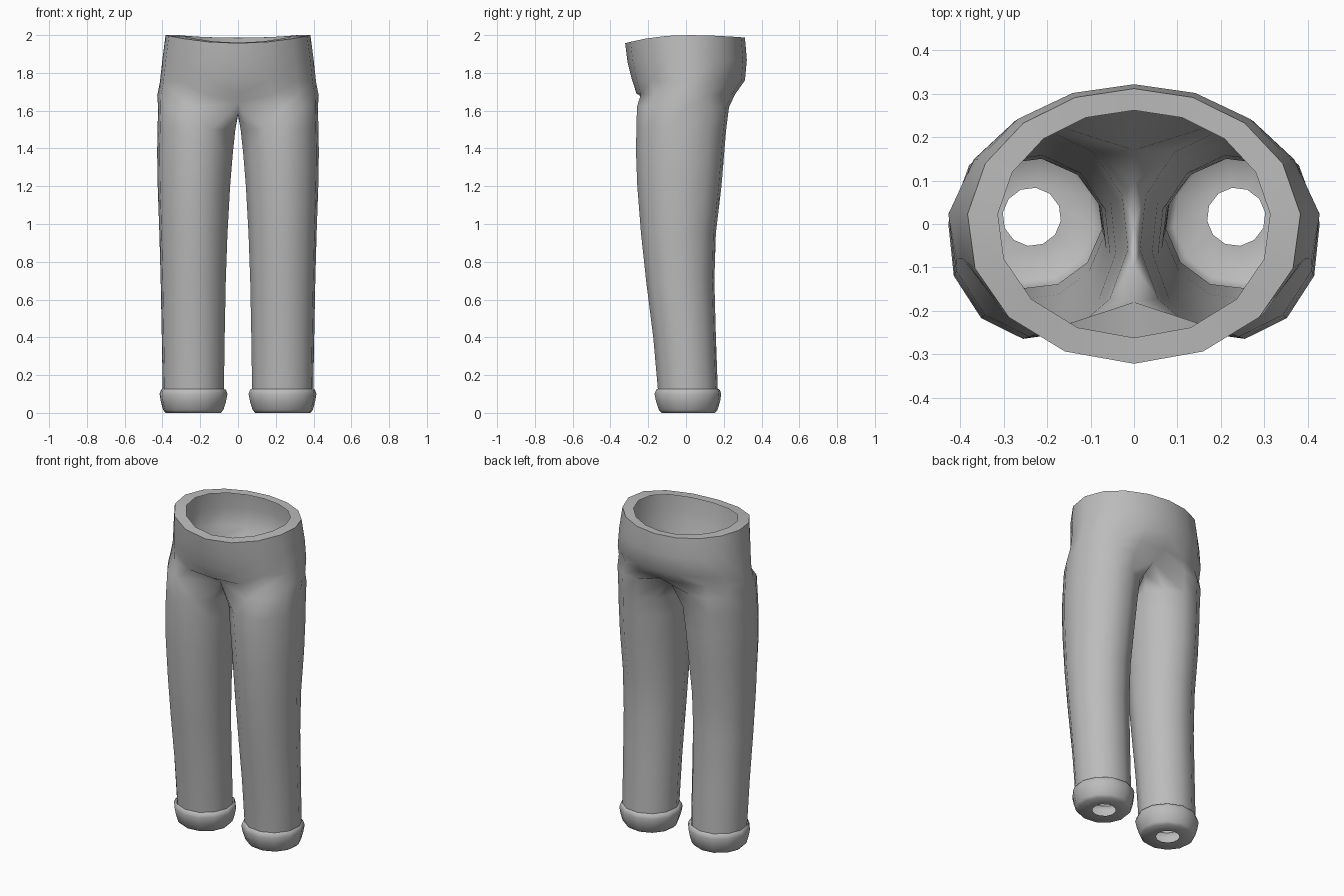
import bpy, bmesh
from math import sin, cos, radians, pi

cube = bpy.data.objects.get("Cube")
if cube:
    bpy.data.objects.remove(cube)


def material(name, rgb):
    m = bpy.data.materials.new(name)
    m.use_nodes = True
    m.diffuse_color = (*rgb, 1)
    m.node_tree.nodes["Principled BSDF"].inputs["Base Color"].default_value = (*rgb, 1)
    return m


cloth = material("grey cloth", (0.5, 0.5, 0.5))


def leg_ring(z, x0, x1, y0, y1):
    """Twelve points round a leg, from the back seam over the outside to the front."""
    out = []
    for i in range(12):
        a = radians(128 - 30 * i)
        out.append(((x0 + x1) / 2 + (x1 - x0) / 2 * cos(a),
                    (y0 + y1) / 2 + (y1 - y0) / 2 * sin(a), z))
    return out


def hip_ring(z_front, z_side, z_back, rx, y0, y1, bulge=1.0):
    """Nine points of a half ring, from the back centre to the front centre."""
    out = []
    for i in range(9):
        a = pi / 2 - pi * i / 8 + radians(5) * sin(pi * i / 8)
        s, c = sin(a), max(cos(a), 0)
        y = (y0 + y1) / 2 + (y1 - y0) / 2 * s
        z = z_side + ((z_back if s > 0 else z_front) - z_side) * s * s
        out.append((0 if i in (0, 8) else rx * c * bulge, y, z))
    return out


def build(name, rings, smooth=40):
    """Skin the rings of one half, then mirror it to the other side."""
    bm = bmesh.new()
    rows = [[bm.verts.new(p) for p in r] for r in rings]
    for a, b in zip(rows, rows[1:]):
        closed = len(a) == len(b) == 12
        for i in range(12 if closed else 8):
            j = (i + 1) % 12
            bm.faces.new((a[i], a[j], b[j], b[i]))
    bmesh.ops.recalc_face_normals(bm, faces=bm.faces[:])
    me = bpy.data.meshes.new(name)
    bm.to_mesh(me)
    bm.free()
    me.materials.append(cloth)
    ob = bpy.data.objects.new(name, me)
    bpy.context.collection.objects.link(ob)
    mirror = ob.modifiers.new("mirror", "MIRROR")
    mirror.merge_threshold = 0.002
    bpy.ops.object.select_all(action="DESELECT")
    ob.select_set(True)
    bpy.context.view_layer.objects.active = ob
    bpy.ops.object.shade_smooth_by_angle(angle=radians(smooth))
    # mirror before the smoothing so the centre seam stays soft
    while ob.modifiers.find("mirror") > 0:
        ob.modifiers.move(ob.modifiers.find("mirror"), 0)
    return ob


# Trousers: waist rim, hips, crotch seam and legs in one skin
crotch = leg_ring(1.62, 0.0, 0.425, -0.262, 0.23)
seam = {0: (0.17, 1.645), 11: (0.1, 1.6), 10: (0.0, 1.575), 9: (-0.1, 1.59), 8: (-0.18, 1.64)}
for i, (y, z) in seam.items():
    crotch[i] = (0, y, z)

rings = [
    hip_ring(1.96, 2.0, 1.985, 0.315, -0.262, 0.262),
    hip_ring(1.957, 2.0, 1.987, 0.385, -0.322, 0.312),
    hip_ring(1.86, 1.87, 1.87, 0.402, -0.31, 0.322),
    hip_ring(1.77, 1.75, 1.76, 0.415, -0.288, 0.312),
    hip_ring(1.69, 1.68, 1.69, 0.421, -0.262, 0.262, 1.02),
    crotch,
    leg_ring(1.5, 0.012, 0.428, -0.265, 0.215),
    leg_ring(1.38, 0.025, 0.43, -0.267, 0.205),
    leg_ring(1.2, 0.04, 0.427, -0.26, 0.19),
    leg_ring(0.95, 0.054, 0.418, -0.24, 0.16),
    leg_ring(0.7, 0.063, 0.411, -0.213, 0.152),
    leg_ring(0.4, 0.069, 0.405, -0.175, 0.16),
    leg_ring(0.12, 0.073, 0.4, -0.15, 0.17),
]
build("trousers", rings, 60)

# Cuffs: rolled hems turned in to a small opening underneath
build("cuffs", [
    leg_ring(0.127, 0.073, 0.402, -0.152, 0.172),
    leg_ring(0.122, 0.062, 0.409, -0.16, 0.181),
    leg_ring(0.1, 0.054, 0.417, -0.168, 0.188),
    leg_ring(0.06, 0.062, 0.41, -0.16, 0.182),
    leg_ring(0.015, 0.076, 0.398, -0.145, 0.168),
    leg_ring(0.0, 0.09, 0.384, -0.13, 0.154),
    leg_ring(0.0, 0.168, 0.303, -0.051, 0.084),
], 75)
